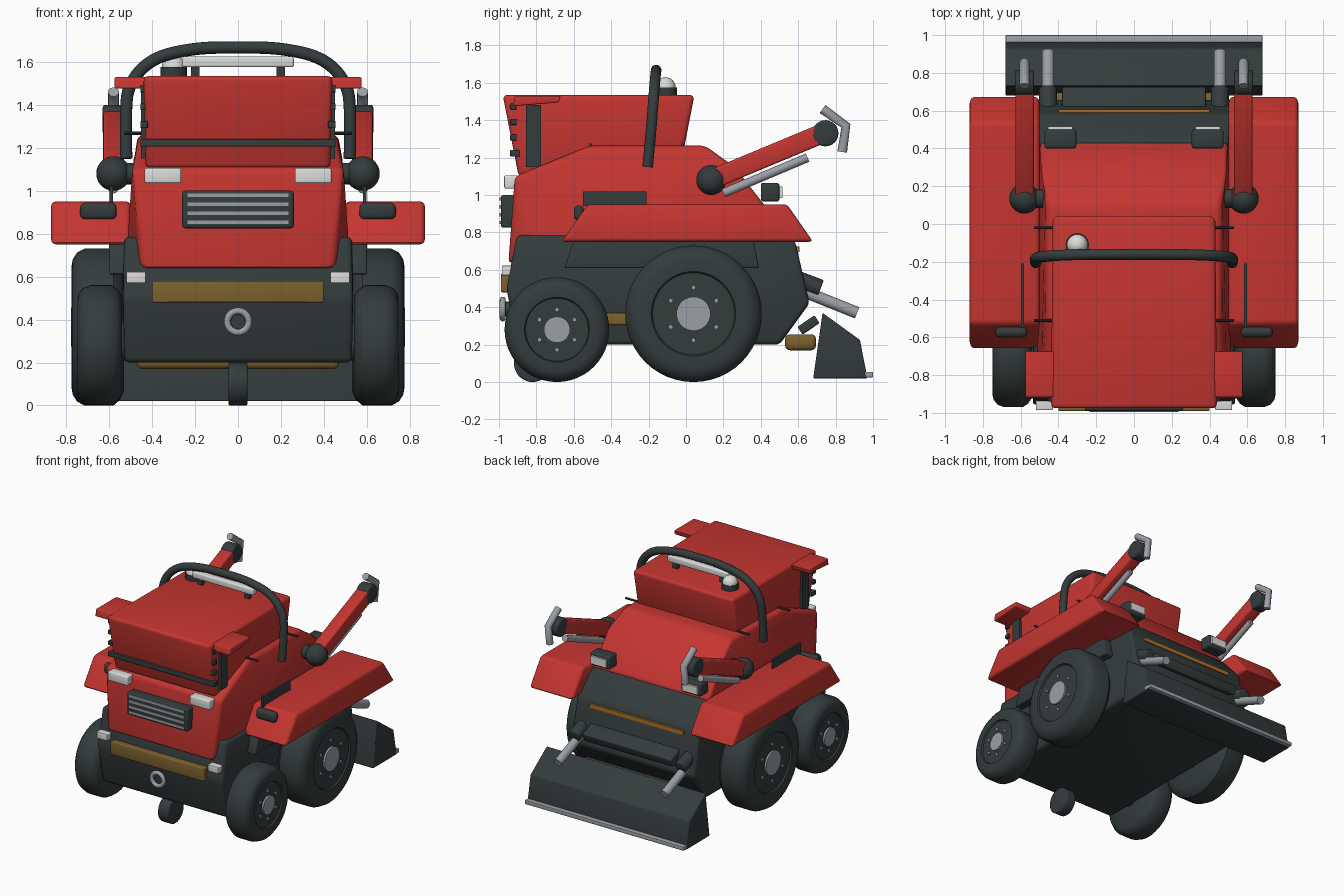
import bpy, bmesh, math
from mathutils import Vector

old = bpy.data.objects.get("Cube")
if old:
    bpy.data.objects.remove(old)


def material(name, r, g, b):
    m = bpy.data.materials.new(name)
    m.use_nodes = True
    m.diffuse_color = (r, g, b, 1)
    bsdf = next(n for n in m.node_tree.nodes if n.type == 'BSDF_PRINCIPLED')
    bsdf.inputs["Base Color"].default_value = (r, g, b, 1)
    return m


RED = material("red paint", .56, .036, .03)
DARK = material("dark grey", .034, .045, .046)
GREY = material("steel grey", .33, .35, .38)
WHITE = material("lamp white", .72, .72, .7)
TAN = material("brass", .2, .12, .027)
ORANGE = material("orange", .42, .16, .02)


def finish(name, bm, mat, bevel=0, segments=3):
    bmesh.ops.recalc_face_normals(bm, faces=bm.faces)
    if bevel:
        edges = [e for e in bm.edges if e.calc_face_angle(0) > .3]
        bmesh.ops.bevel(bm, geom=edges, offset=bevel, segments=segments,
                        profile=.5, affect='EDGES', clamp_overlap=True)
    me = bpy.data.meshes.new(name)
    bm.to_mesh(me)
    bm.free()
    me.materials.append(mat)
    ob = bpy.data.objects.new(name, me)
    bpy.context.collection.objects.link(ob)
    return ob


def box(name, x, y, z, mat, bevel=0, tilt=0):
    """Box from x, y and z ranges, optionally tilted about x."""
    bm = bmesh.new()
    bmesh.ops.create_cube(bm, size=1)
    for v in bm.verts:
        v.co = [(c + .5) * (r[1] - r[0]) + r[0] for c, r in zip(v.co, (x, y, z))]
    ob = finish(name, bm, mat, bevel)
    if tilt:
        mid = Vector((sum(x) / 2, sum(y) / 2, sum(z) / 2))
        for v in ob.data.vertices:
            v.co -= mid
        ob.location = mid
        ob.rotation_euler.x = tilt
    return ob


def prism(name, outline, mat, bevel=0, x=None):
    """Side outline (y, z[, half width]) extruded across x."""
    bm = bmesh.new()
    ends = []
    for i, s in enumerate((-1, 1)):
        ends.append([bm.verts.new((x[i] if x else s * p[2], p[0], p[1])) for p in outline])
    a, b = ends
    bm.faces.new(a)
    bm.faces.new(b[::-1])
    for i in range(len(a)):
        j = (i + 1) % len(a)
        bm.faces.new((a[i], a[j], b[j], b[i]))
    return finish(name, bm, mat, bevel)


def rod(name, p, q, r, mat, sides=24, bevel=0):
    p, q = Vector(p), Vector(q)
    bm = bmesh.new()
    bmesh.ops.create_cone(bm, cap_ends=True, segments=sides, radius1=r, radius2=r,
                          depth=(q - p).length)
    ob = finish(name, bm, mat, bevel)
    ob.location = (p + q) / 2
    ob.rotation_euler = (q - p).to_track_quat('Z', 'Y').to_euler()
    return ob


def ball(name, loc, r, mat):
    bm = bmesh.new()
    bmesh.ops.create_uvsphere(bm, u_segments=28, v_segments=16, radius=r)
    ob = finish(name, bm, mat)
    ob.location = loc
    return ob


def lathe(name, profile, loc, mat):
    """Profile of (x, radius) points turned about the x axis."""
    bm = bmesh.new()
    vs = [bm.verts.new((px, 0, pr)) for px, pr in profile]
    es = [bm.edges.new(pair) for pair in zip(vs, vs[1:])]
    bmesh.ops.spin(bm, geom=vs + es, cent=(0, 0, 0), axis=(1, 0, 0),
                   angle=math.tau, steps=48)
    bmesh.ops.remove_doubles(bm, verts=bm.verts, dist=.0005)
    ob = finish(name, bm, mat)
    ob.location = loc
    return ob


def tube(name, points, r, mat, smooth=False):
    cu = bpy.data.curves.new(name, 'CURVE')
    cu.dimensions = '3D'
    cu.bevel_depth, cu.bevel_resolution, cu.use_fill_caps = r, 4, True
    sp = cu.splines.new('NURBS' if smooth else 'POLY')
    sp.points.add(len(points) - 1)
    for pt, co in zip(sp.points, points):
        pt.co = (*co, 1)
    if smooth:
        sp.order_u, sp.use_endpoint_u, sp.resolution_u = 3, True, 6
    cu.materials.append(mat)
    bpy.context.collection.objects.link(bpy.data.objects.new(name, cu))


def wheel(name, s, y, r, inner, outer):
    w = outer - inner
    profile = [(0, 0), (0, .82 * r), (.02, .93 * r), (.05, r), (w - .06, r),
               (w - .025, .95 * r), (w - .005, .86 * r), (w, .78 * r), (w, .62 * r),
               (w - .012, .6 * r), (w - .012, 0)]
    lathe(name + "_tyre", [(s * px, pr) for px, pr in profile], (s * inner, y, r), DARK)
    rod(name + "_hub", (s * (outer - .03), y, r), (s * (outer + .002), y, r), .25 * r, GREY, 32)
    for k in range(6):
        a = math.tau * k / 6
        by, bz = y + .385 * r * math.sin(a), r + .385 * r * math.cos(a)
        rod(name + "_bolt", (s * (outer - .03), by, bz), (s * (outer - .002), by, bz), .013, GREY, 6)


# Main bodies
prism("chassis", [(-.905, .785, .53), (-.96, .5, .54), (-.9, .2, .53), (.5, .2, .53),
                  (.66, .42, .53), (.585, .75, .53), (.44, .92, .5), (.3, .92, .49),
                  (.2, .785, .53)], DARK, .025)
prism("hood", [(-.95, .63, .45), (-.915, 1.1, .5), (-.51, 1.265, .46), (.1, 1.265, .46),
               (.26, 1.15, .5), (.44, .92, .5), (.3, .7, .5), (-.8, .7, .5)], RED, .03)
prism("cabin", [(-.98, 1.535, .44), (.045, 1.535, .43), (-.02, 1.2, .43),
                (-.895, 1.1, .43)], RED, .025)
box("cabin_front_strip", (-.455, .455), (-.94, -.89), (1.205, 1.24), DARK, .005)

# Front details
box("grille", (-.26, .26), (-.99, -.9), (.825, 1), DARK, .015)
for k in range(4):
    z = .853 + k * .042
    box("grille_slat", (-.235, .235), (-.996, -.98), (z - .009, z + .009), GREY)
box("front_bumper_band", (-.4, .4), (-.99, -.93), (.48, .58), TAN, .006)
bpy.ops.mesh.primitive_torus_add(major_radius=.05, minor_radius=.016, major_segments=32,
                                 location=(0, -.98, .39), rotation=(math.pi / 2, 0, 0))
ring = bpy.context.object
ring.name = "tow_ring"
ring.data.materials.append(GREY)
rod("tow_ring_mount", (0, -.9, .39), (0, -.965, .39), .04, DARK)
rod("caster_wheel", (-.045, -.82, .1), (.045, -.82, .1), .1, DARK, 32, .01)

# Roof equipment
side = [(.52, -.205, 1.15), (.525, -.185, 1.36), (.51, -.175, 1.5), (.4, -.165, 1.62), (.2, -.16, 1.665)]
tube("roll_bar", [(-x, y, z) for x, y, z in side] + [(0, -.16, 1.668)] + side[::-1], .029, DARK, True)
box("light_bar", (-.26, .26), (-.19, -.14), (1.575, 1.625), WHITE, .01)
for x in (-.2, .2):
    box("light_bar_foot", (x - .02, x + .02), (-.18, -.15), (1.53, 1.58), DARK)
rod("beacon_base", (-.3, -.11, 1.53), (-.3, -.11, 1.575), .062, DARK)
ball("beacon_dome", (-.3, -.11, 1.575), .055, WHITE)

# Rear tool
prism("bucket", [(.73, .37), (.93, .225), (.97, .02), (.68, .02)], DARK, .006, (-.68, .68))
box("bucket_blade", (-.68, .68), (.93, 1), (.025, .055), GREY, .004)
box("rear_roller", (-.47, .47), (.53, .695), (.17, .255), TAN, .025)
box("rear_marker_strip", (-.4, .4), (.583, .606), (.695, .725), ORANGE)
box("rear_cross_panel", (-.38, .38), (.59, .72), (.5, .57), DARK, .008, -.4)
box("rear_lower_panel", (-.38, .38), (.6, .71), (.28, .33), DARK, .008, .6)

for s in (-1, 1):
    def sx(a, b):
        return tuple(sorted((s * a, s * b)))

    # Running gear and fenders
    wheel("large_wheel", s, .04, .365, .53, .775)
    wheel("small_wheel", s, -.69, .28, .54, .748)
    prism("fender", [(-.665, .75), (-.525, .95), (.54, .95), (.68, .75)], RED, .022, sx(.5, .87))
    prism("fender_liner", [(-.6, .76), (-.65, .61), (.39, .61), (.36, .76)], DARK, .008, sx(.5, .6))
    box("side_tank", sx(.48, .56), (-.5, -.1), (.305, .37), TAN, .01)
    for y in (.04, -.69):
        rod("axle", (s * .4, y, .3), (s * .56, y, .3), .09, DARK)
    box("fender_lamp", sx(.565, .735), (-.6, -.545), (.865, .945), DARK, .025)
    box("fender_plate", sx(.582, .598), (-.55, -.21), (.94, 1.02), DARK)

    # Lamps
    box("headlamp", sx(.265, .435), (-.972, -.9), (1.035, 1.105), WHITE, .008)
    box("corner_lamp", sx(.43, .52), (-.985, -.92), (.57, .622), WHITE, .005)
    box("rear_lamp_housing", sx(.305, .475), (.4, .5), (.965, 1.065), DARK, .015)
    box("rear_lamp_lens", sx(.325, .455), (.49, .515), (.985, 1.045), WHITE)

    # Cabin side trim
    prism("cabin_ear", [(-.925, 1.475), (-.915, 1.53), (-.67, 1.53), (-.68, 1.495)], RED, .008, sx(.41, .575))
    box("cabin_side_panel", sx(.42, .452), (-.855, -.775), (1.15, 1.48), DARK)
    for k in range(4):
        z = 1.225 + k * .083
        box("cabin_knob", sx(.42, .455), (-.94, -.905), (z - .016, z + .016), DARK, .004)
    for y in (-.51, -.02):
        rod("hood_handle", (s * .42, y, 1.268), (s * .53, y, 1.268), .008, DARK, 10)

    # Lifting arm
    x = s * .58
    ball("arm_pivot", (x, .135, 1.08), .08, DARK)
    rod("arm_pivot_mount", (s * .45, .135, 1.08), (x, .135, 1.08), .05, DARK)
    box("arm", sx(.53, .628), (.135, .74), (1.155, 1.26), RED, .012, math.atan2(.25, .6))
    rod("arm_joint", (s * .53, .745, 1.33), (s * .63, .745, 1.33), .07, DARK, 24, .012)
    rod("arm_piston", (x, .2, 1.01), (x, .65, 1.2), .024, GREY)
    tube("arm_hook", [(x, .73, 1.46), (x, .855, 1.37), (x, .835, 1.23)], .026, GREY)

    # Bucket struts
    x = s * .455
    rod("strut_sleeve", (x, .56, .56), (x, .72, .5), .048, DARK, 24, .008)
    rod("strut_rod", (x, .64, .48), (x, .915, .37), .032, GREY)

# Smooth shading with crisp edges
bpy.ops.object.select_all(action='DESELECT')
for ob in bpy.context.scene.objects:
    if ob.type == 'MESH':
        ob.select_set(True)
        bpy.context.view_layer.objects.active = ob
bpy.ops.object.shade_smooth_by_angle(angle=math.radians(35))
